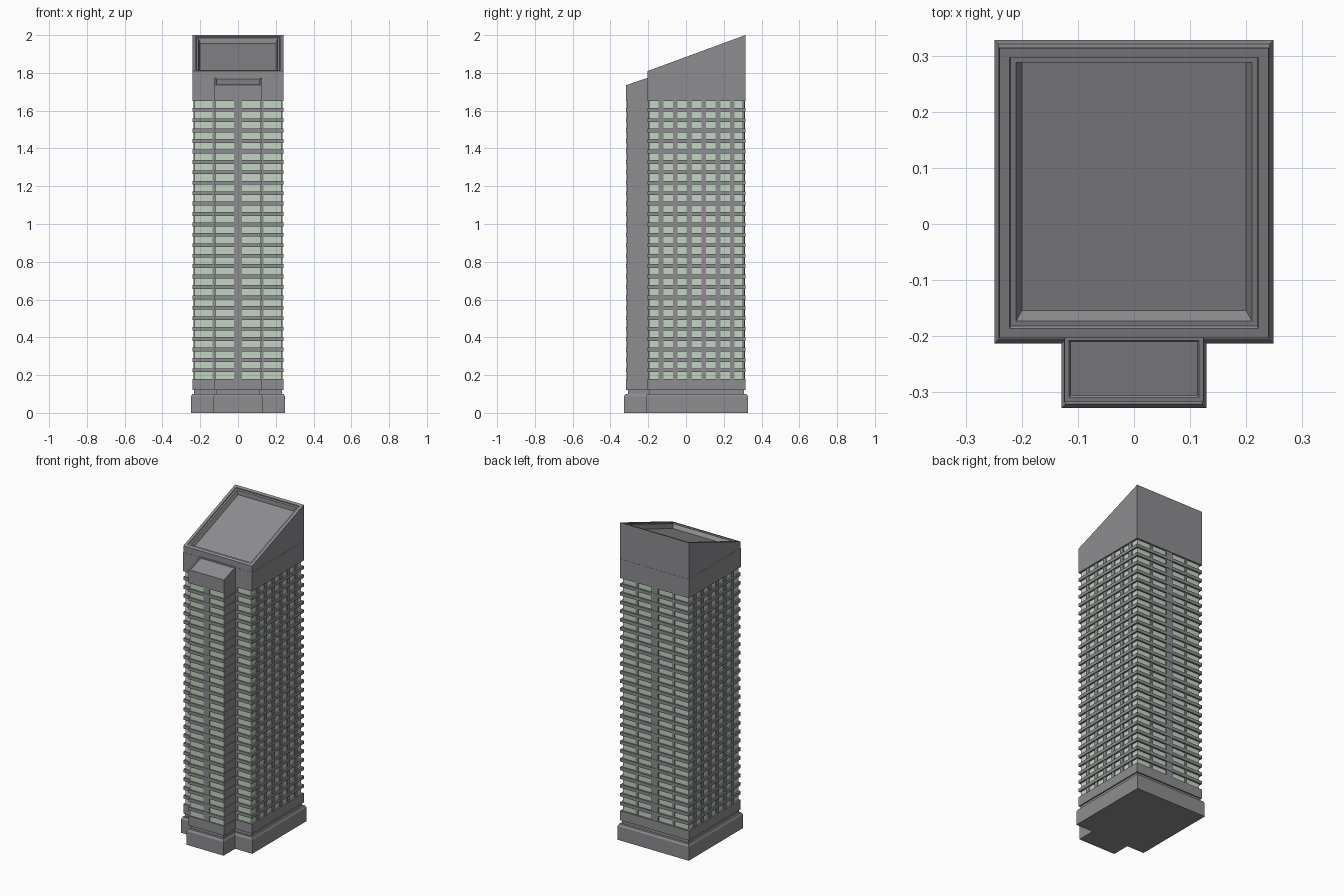
import bpy
import bmesh

if "Cube" in bpy.data.objects:
    bpy.data.objects.remove(bpy.data.objects["Cube"], do_unlink=True)


def material(name, colour):
    m = bpy.data.materials.new(name)
    m.use_nodes = True
    m.diffuse_color = colour
    m.node_tree.nodes["Principled BSDF"].inputs["Base Color"].default_value = colour
    return m


CONCRETE = material("grey concrete", (0.27, 0.27, 0.285, 1))
GLASS = material("pale green glass", (0.54, 0.66, 0.54, 1))

# Main block and front bay extents: half width, front y, back y
W, FRONT, BACK = 0.24, -0.203, 0.314
BAY_W, BAY_FRONT = 0.125, -0.317
# Window band
LOW, HIGH, ROWS = 0.18, 1.65, 27
LEDGE = 0.02
PITCH = (HIGH - LOW + LEDGE) / ROWS


def box(name, x, y, z, mat=CONCRETE, back_z=None, insets=(), chamfer=0):
    """Box from ranges; back_z raises the top's rear edge, insets step the top."""
    bm = bmesh.new()
    bmesh.ops.create_cube(bm, size=1)
    for v in bm.verts:
        rear, top = v.co.y > 0, v.co.z > 0
        v.co.x = x[v.co.x > 0]
        v.co.y = y[rear]
        v.co.z = z[top]
        if top and rear and back_z is not None:
            v.co.z = back_z
    bm.normal_update()
    roof = max(bm.faces, key=lambda f: f.normal.z)
    for thickness, depth in insets:
        bmesh.ops.inset_region(bm, faces=[roof], thickness=thickness,
                               depth=depth, use_even_offset=True)
    if chamfer:
        bmesh.ops.inset_region(bm, faces=[roof], thickness=chamfer, depth=0)
        for v in roof.verts:
            v.co.z += chamfer * 1.4
    mesh = bpy.data.meshes.new(name)
    bm.to_mesh(mesh)
    bm.free()
    mesh.materials.append(mat)
    ob = bpy.data.objects.new(name, mesh)
    bpy.context.collection.objects.link(ob)
    return ob


def stack(ob, count):
    """Repeat an object once per storey."""
    mod = ob.modifiers.new("storeys", "ARRAY")
    mod.count = count
    mod.use_relative_offset = False
    mod.use_constant_offset = True
    mod.constant_offset_displace = (0, 0, PITCH)


def wide(half):
    return (-half, half)


# Plinth with chamfered top and recessed neck
box("plinth", wide(0.249), (-0.213, 0.328), (0, 0.086), chamfer=0.01)
box("bay_plinth", wide(0.129), (-0.328, -0.19), (0, 0.086), chamfer=0.01)
box("neck", wide(0.232), (-0.195, 0.306), (0.09, 0.13))
box("bay_neck", wide(0.115), (-0.307, -0.18), (0.09, 0.13))

# Solid bands under the windows
box("lower_band", wide(W), (FRONT, BACK), (0.12, LOW))
box("bay_lower_band", wide(BAY_W), (BAY_FRONT, -0.19), (0.12, LOW))

# Recessed glass core, and bay core with glass only on its front
box("glass_core", wide(0.229), (-0.195, 0.303), (LOW, HIGH), GLASS)
box("bay_core", wide(0.121), (-0.306, -0.19), (LOW, HIGH))
for side, x in (("right", (-0.119, -0.02)), ("left", (0.02, 0.119))):
    box("bay_glass_" + side, x, (-0.309, -0.305), (LOW, HIGH), GLASS)

# Ledges between storeys
ledge_z = (LOW + PITCH - LEDGE, LOW + PITCH)
stack(box("ledges", wide(W), (FRONT, BACK), ledge_z), ROWS - 1)
stack(box("bay_ledges", wide(BAY_W), (BAY_FRONT, -0.19), ledge_z), ROWS - 1)

# Piers: centre and quarter piers on front and back, six on each side
box("bay_centre_pier", wide(0.022), (-0.315, -0.3), (LOW, HIGH))
box("back_centre_pier", wide(0.022), (0.29, 0.312), (LOW, HIGH))
for side, s in (("right", -1), ("left", 1)):
    qx = sorted((s * 0.119, s * 0.135))
    box("back_pier_" + side, qx, (0.29, 0.309), (LOW, HIGH))
    box("front_pier_" + side, qx, (-0.199, -0.18), (LOW, HIGH))
    for i in range(6):
        y = -0.1325 + i * 0.0755
        box(f"side_pier_{side}_{i + 1}", sorted((s * 0.21, s * 0.235)),
            (y - 0.013, y + 0.013), (LOW, HIGH))

# Crown: straight band, then a wedge with a stepped, sunken sloping roof
box("upper_band", wide(W + 0.001), (FRONT - 0.001, BACK + 0.001), (HIGH, 1.77))
box("sloping_crown", wide(W), (FRONT, BACK), (1.76, 1.81), back_z=2.0,
    insets=((0.018, 0), (0.002, -0.006), (0.01, 0), (0.01, -0.026)))

# Bay cap with its own shallow sloping panel
box("bay_cap", wide(BAY_W - 0.001), (BAY_FRONT, -0.2), (HIGH, 1.735), back_z=1.775,
    insets=((0.008, 0), (0.003, -0.004)))
